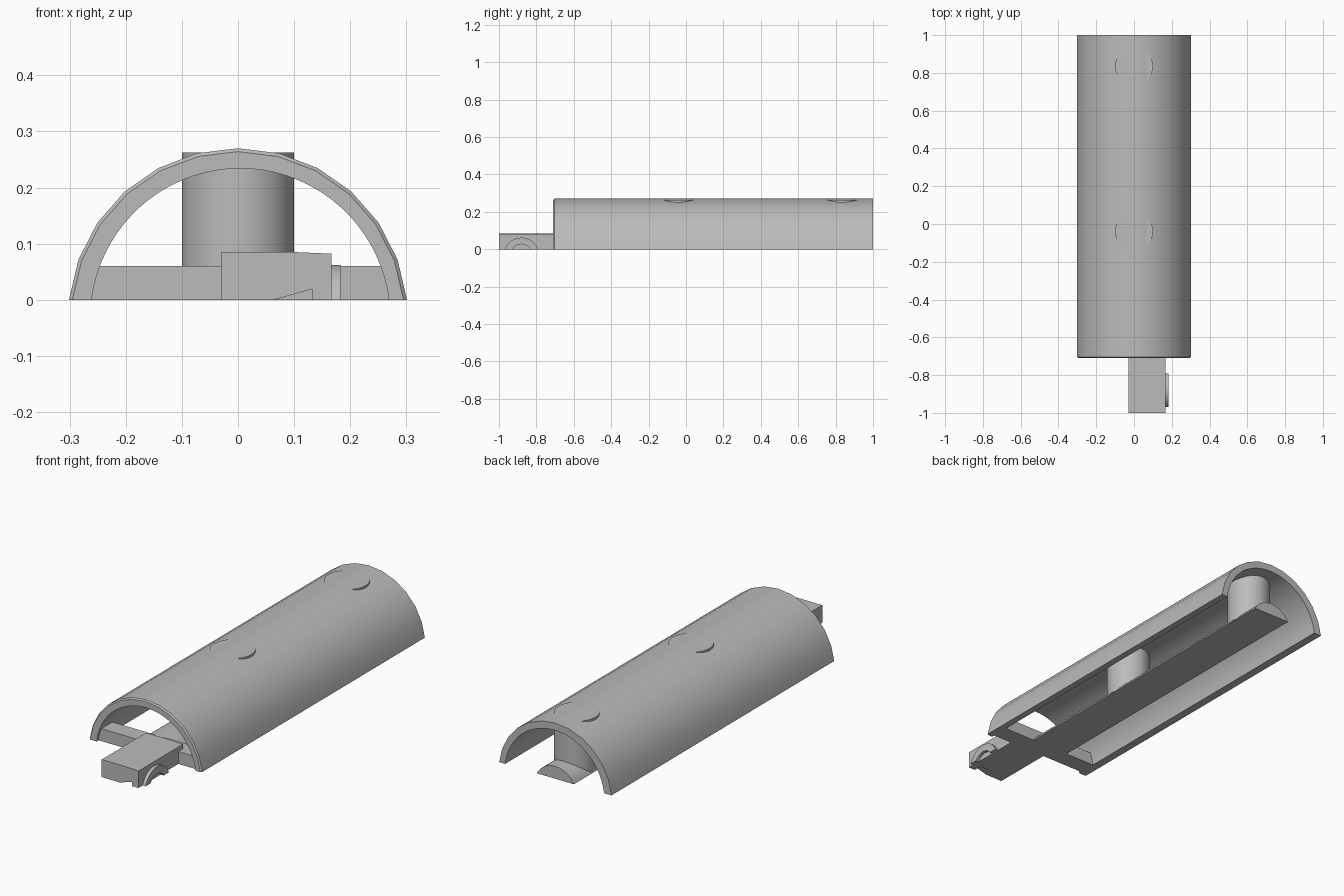
import bpy, bmesh
from math import sin, cos, asin, sqrt, pi

if "Cube" in bpy.data.objects:
    bpy.data.objects.remove(bpy.data.objects["Cube"])

GREY = (0.5, 0.5, 0.5, 1)
grey = bpy.data.materials.new("plain grey")
grey.use_nodes = True
grey.diffuse_color = GREY
grey.node_tree.nodes["Principled BSDF"].inputs["Base Color"].default_value = GREY


def arc(r, steps, cx=0, cz=-0.033):
    """Points of a circle above z = 0, from right to left."""
    start = asin(-cz / r)
    angles = [start + (pi - 2 * start) * i / steps for i in range(steps + 1)]
    return [(cx + r * cos(a), cz + r * sin(a)) for a in angles]


def loft(name, sections, axis="y"):
    """Join equal closed profiles placed along an axis and cap the ends."""
    bm = bmesh.new()
    place = (lambda u, v, d: (u, d, v)) if axis == "y" else (lambda u, v, d: (d, u, v))
    rings = [[bm.verts.new(place(u, v, d)) for u, v in pts] for d, pts in sections]
    n = len(rings[0])
    for a, b in zip(rings, rings[1:]):
        for i in range(n):
            j = (i + 1) % n
            bm.faces.new((a[i], a[j], b[j], b[i]))
    bm.faces.new(rings[0])
    bm.faces.new(rings[-1])
    bmesh.ops.recalc_face_normals(bm, faces=bm.faces)
    mesh = bpy.data.meshes.new(name)
    bm.to_mesh(mesh)
    bm.free()
    obj = bpy.data.objects.new(name, mesh)
    bpy.context.collection.objects.link(obj)
    finish(obj)


def finish(obj):
    obj.data.materials.append(grey)
    bpy.ops.object.select_all(action="DESELECT")
    obj.select_set(True)
    bpy.context.view_layer.objects.active = obj
    bpy.ops.object.shade_smooth_by_angle(angle=0.6)


# Half-round shell: faceted outside, smooth inside, chamfered front rim
inner = arc(0.267, 36, cx=0.004)[::-1]
loft("shell", [(y, arc(r, 11 + 1) + inner)
               for y, r in ((-0.71, 0.297), (-0.704, 0.303), (1, 0.303))])

# Spine with a low rounded top running to the back
loft("spine", [(y, arc(0.113, 16, cz=-0.053)) for y in (-0.66, 1)])

# Posts carrying the shell, poking slightly through it
for name, y in (("middle_post", -0.04), ("rear_post", 0.835)):
    bpy.ops.mesh.primitive_cylinder_add(vertices=48, radius=0.1, depth=0.257,
                                        location=(0, y, 0.1335))
    post = bpy.context.object
    post.name = name
    finish(post)

# Crossbar between the shell sides at the front
bar = [(0.283, 0), (0.272, 0.06), (-0.265, 0.06), (-0.276, 0)]
loft("crossbar", [(y, bar) for y in (-0.695, -0.61)])

# Front block, with a small wedge notch under its nose
top = [(0.167, 0), (0.167, 0.082), (0.1, 0.085), (-0.03, 0.085), (-0.03, 0)]
loft("front_block", [(y, top) for y in (-0.96, -0.66)])
loft("block_nose", [(y, top + [(0.065, 0), (0.132, 0.019), (0.132, 0)])
                    for y in (-1, -0.96)])

# Half ring on the left side of the block
ring = [(y - 0.88, z) for y, z in arc(0.095, 20) + arc(0.06, 20)[::-1]]
loft("side_ring", [(x, ring) for x in (0.16, 0.183)], axis="x")
